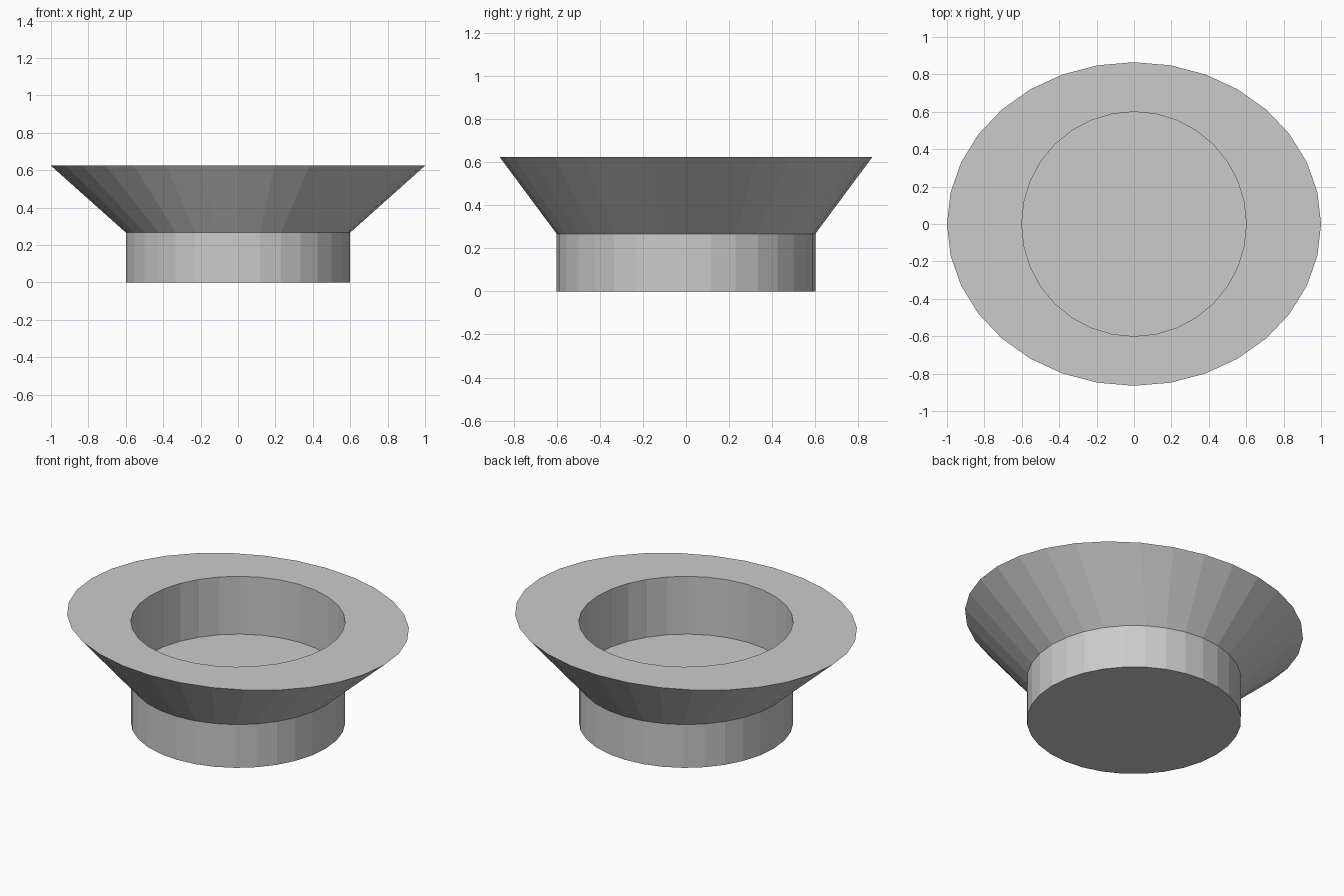
import bpy, bmesh
from math import sin, cos, tau

if "Cube" in bpy.data.objects:
    bpy.data.objects.remove(bpy.data.objects["Cube"])

SIDES = 32
BASE_R, BASE_H, TOP = 0.60, 0.267, 0.624


def ring(bm, rx, ry, z):
    return [bm.verts.new((rx * cos(tau * i / SIDES), ry * sin(tau * i / SIDES), z))
            for i in range(SIDES)]


def bridge(bm, a, b):
    for i in range(SIDES):
        j = (i + 1) % SIDES
        bm.faces.new((a[i], a[j], b[j], b[i]))


def finish(bm, name):
    mesh = bpy.data.meshes.new(name)
    bm.to_mesh(mesh)
    bm.free()
    bpy.context.collection.objects.link(bpy.data.objects.new(name, mesh))


# Round base; its top cap is the floor of the recess
bm = bmesh.new()
low, high = ring(bm, BASE_R, BASE_R, 0), ring(bm, BASE_R, BASE_R, BASE_H)
bridge(bm, low, high)
bm.faces.new(low[::-1])
bm.faces.new(high)
finish(bm, "base")

# Flared collar: round at the bottom, oval at the top, with a straight round bore
bm = bmesh.new()
foot = ring(bm, BASE_R, BASE_R, BASE_H)
rim = ring(bm, 1.0, 0.865, TOP)
bore = ring(bm, BASE_R, BASE_R, TOP)
bridge(bm, foot, rim)
bridge(bm, rim, bore)
bridge(bm, bore, foot)
finish(bm, "flared_collar")
